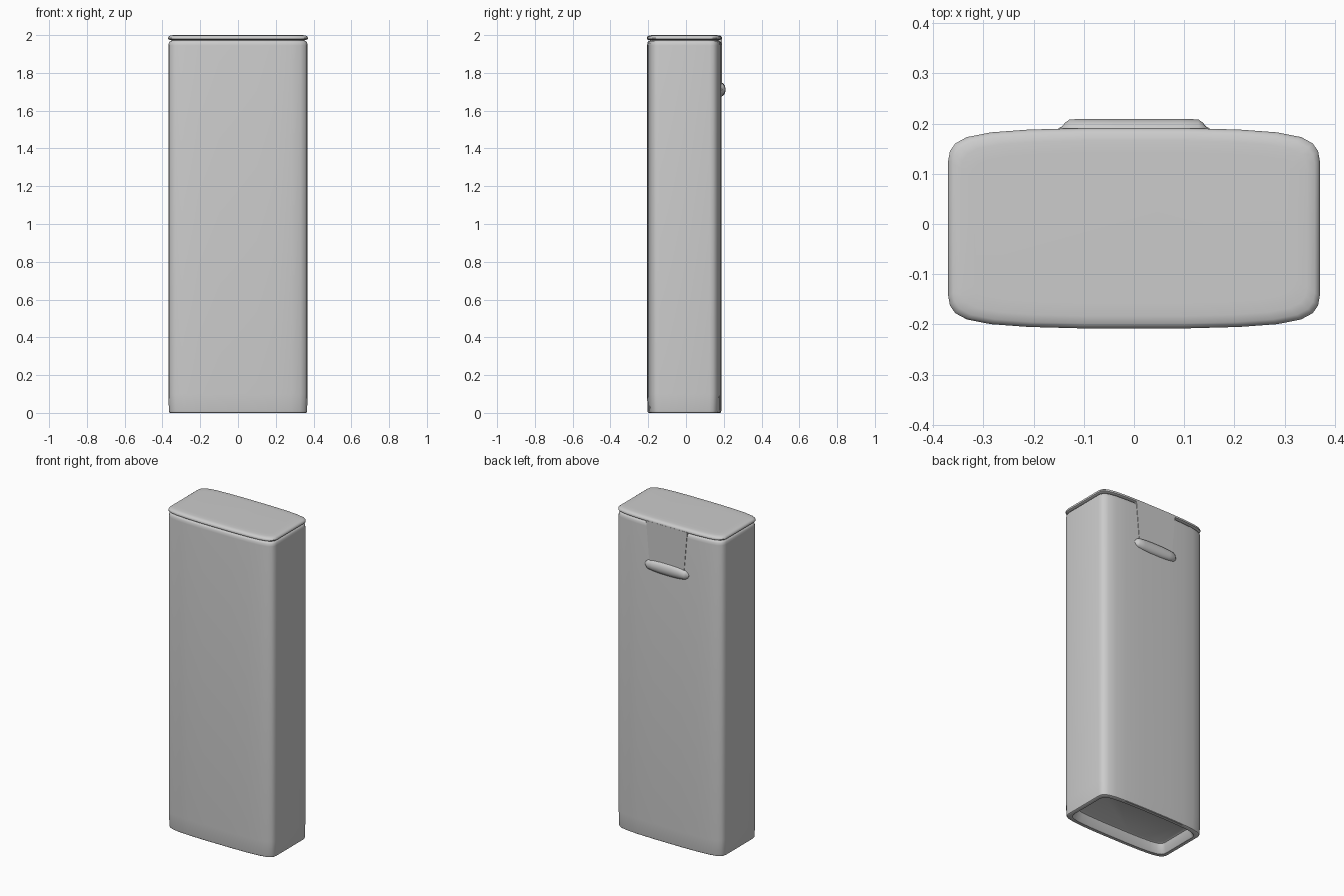
import bpy, bmesh, math

if "Cube" in bpy.data.objects:
    bpy.data.objects.remove(bpy.data.objects["Cube"])

CY = -0.0085
QUARTER = [(0.37, 0.135), (0.3665, 0.154), (0.356, 0.169), (0.333, 0.1815),
           (0.285, 0.191), (0.21, 0.1965), (0.1, 0.1995)]
HX, HY = 0.37, 0.20


def outline():
    q = QUARTER
    pts = list(q)
    pts += [(-x, y) for x, y in reversed(q)]
    pts += [(-x, -y) for x, y in q]
    pts += [(x, -y) for x, y in reversed(q)]
    return pts


def loft(name, rings):
    """Skin a list of closed rings and cap both ends."""
    bm = bmesh.new()
    rows = [[bm.verts.new(p) for p in ring] for ring in rings]
    n = len(rows[0])
    for a, b in zip(rows, rows[1:]):
        for i in range(n):
            j = (i + 1) % n
            bm.faces.new((a[i], a[j], b[j], b[i]))
    bm.faces.new(rows[0][::-1])
    bm.faces.new(rows[-1])
    bmesh.ops.recalc_face_normals(bm, faces=bm.faces)
    me = bpy.data.meshes.new(name)
    bm.to_mesh(me)
    bm.free()
    ob = bpy.data.objects.new(name, me)
    bpy.context.collection.objects.link(ob)
    bpy.ops.object.select_all(action='DESELECT')
    ob.select_set(True)
    bpy.context.view_layer.objects.active = ob
    bpy.ops.object.shade_smooth_by_angle(angle=math.radians(35))
    return ob


def ring(inset, z):
    sx, sy = 1 - inset / HX, 1 - inset / HY
    return [(x * sx, CY + y * sy, z) for x, y in outline()]


# tall case with a recessed underside and a rounded upper edge
loft("case_body", [ring(i, z) for i, z in [
    (0.06, 0.06), (0.05, 0.055), (0.036, 0.006), (0.030, 0.0), (0.010, 0.0),
    (0.006, 0.003), (0.004, 0.012), (0.002, 0.10), (0.002, 1.945),
    (0.004, 1.960), (0.009, 1.968), (0.016, 1.971), (0.022, 1.966)]])

# thin lid with a soft rim, separated by a narrow groove
loft("lid", [ring(i, z) for i, z in [
    (0.022, 1.960), (0.018, 1.974), (0.007, 1.975), (0.001, 1.979),
    (0.0, 1.985), (0.003, 1.992), (0.010, 1.997), (0.025, 1.9995), (0.05, 2.0)]])

# tab hanging from the lid down the back
tab = [(-0.118, 1.71), (0.118, 1.71), (0.142, 1.982), (-0.142, 1.982)]
loft("lid_tab", [[(x, y, z) for x, z in tab] for y in (0.16, 0.1912)])

# raised thumb grip at the lower end of the tab
grip = [(0.151, 0.004, 0.006), (0.144, 0.008, 0.017), (0.137, 0.016, 0.023),
        (0.128, 0.0225, 0.028), (0.09, 0.0235, 0.034), (0.04, 0.0235, 0.037)]
stations = [(-x, d, h) for x, d, h in grip] + grip[::-1]
N = 14
loft("thumb_grip", [[(x, 0.186 + d * math.sin(2 * math.pi * k / N + math.pi / 14 * 0.5),
                      1.712 + h * math.cos(2 * math.pi * k / N + math.pi / 14 * 0.5))
                     for k in range(N)] for x, d, h in stations])
